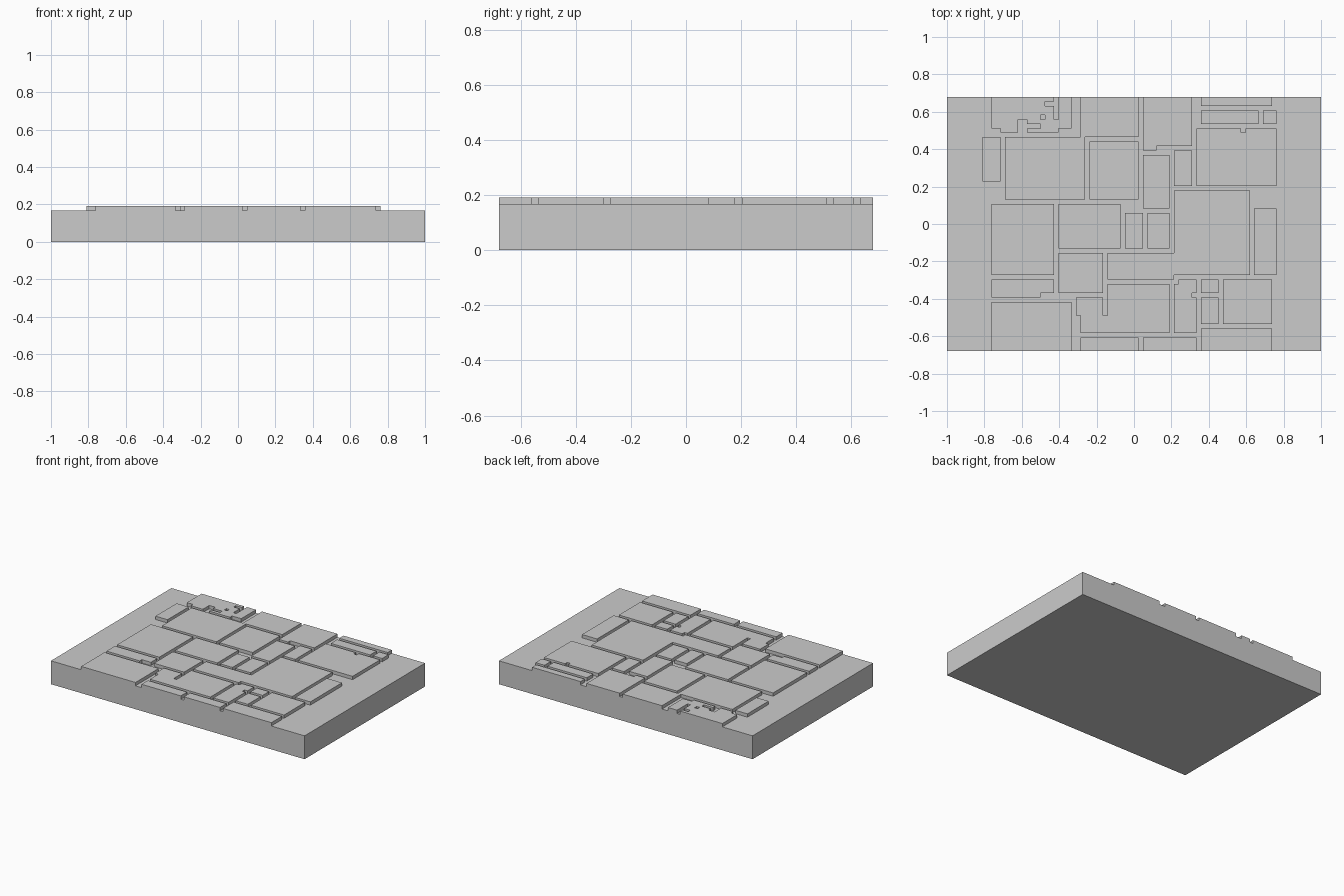
import bpy, bmesh

if "Cube" in bpy.data.objects:
    bpy.data.objects.remove(bpy.data.objects["Cube"])

U = 2 / 84            # grid module: plate is 84 x 57 x 7 modules, tiles 1 module high
ROWS = 57


def slab(name, path, z0, z1):
    """Extrude a right-angled outline. path = x0, y0, x1, y1, ... in modules:
    from (x0, y0) go across to x1, then along to y1, and so on, then close."""
    n = len(path)
    pts = []
    for i in range(0, n, 2):
        x, y, nx = path[i], path[i + 1], path[(i + 2) % n]
        pts += [(x, y), (nx, y)]
    bm = bmesh.new()
    verts = [bm.verts.new((x * U, (y - ROWS / 2) * U, z0 * U)) for x, y in pts]
    face = bm.faces.new(verts)
    ext = bmesh.ops.extrude_face_region(bm, geom=[face], use_keep_orig=True)
    top = [g for g in ext["geom"] if isinstance(g, bmesh.types.BMVert)]
    bmesh.ops.translate(bm, verts=top, vec=(0, 0, (z1 - z0) * U))
    bmesh.ops.recalc_face_normals(bm, faces=bm.faces)
    mesh = bpy.data.meshes.new(name)
    bm.to_mesh(mesh)
    bm.free()
    ob = bpy.data.objects.new(name, mesh)
    bpy.context.scene.collection.objects.link(ob)
    return ob


# Base plate
slab("base_plate", (-42, 0, 42, ROWS), 0, 7)

# Plain rectangular tiles: left, front, right, back
back_tiles = [
    (-34, 38, -30, 48), (-10, 34, 1, 47), (2, 32, 8, 44), (9, 37, 13, 45),
    (15, 55, 31, 57), (15, 51, 28, 54), (29, 51, 32, 54),
]
middle_tiles = [
    (-32, 17, -18, 33), (-17, 23, -3, 33), (-2, 23, 2, 31), (3, 23, 8, 31),
    (27, 17, 32, 32), (-17, 13, -7, 22),
]
front_tiles = [
    (-32, 0, -14, 11), (15, 13, 19, 16), (15, 6, 19, 12), (20, 6, 31, 16),
    (15, 0, 31, 5), (-12, 0, 1, 3), (2, 0, 14, 3),
]
for row, tiles in (("back", back_tiles), ("middle", middle_tiles), ("front", front_tiles)):
    for i, t in enumerate(tiles, 1):
        slab(f"{row}_tile_{i}", t, 7, 8)

# Stepped and notched tiles
slab("stepped_tile_back", (-12, 57, 1, 48, -11, 34, -29, 48), 7, 8)
slab("lipped_tile_back", (2, 57, 13, 46, 5, 45), 7, 8)
slab("notched_tile_right", (14, 37, 32, 50, 25, 49, 24, 50), 7, 8)
slab("large_tile_centre", (9, 36, 26, 17, 9, 16, -6, 22), 7, 8)
slab("stepped_tile_left", (-32, 16, -18, 13, -21, 12), 7, 8)
slab("slotted_tile_front", (-13, 12, -7, 8, -6, 15, 8, 4, -12, 8), 7, 8)
slab("notched_tile_front", (10, 16, 14, 13, 13, 12, 14, 4, 9, 15), 7, 8)

# Broken back-left tile with ragged edges and one square hole
ragged = slab("ragged_tile", (-32, 57, -18, 56, -20, 55, -18, 52, -17, 57, -14, 50,
                              -17, 49, -24, 50, -21, 51, -24, 52, -26, 49, -30, 50), 7, 8)
cutter = slab("hole_cutter", (-21, 52, -20, 53), 6, 9)
cutter.hide_render = True
cutter.hide_viewport = True
cutter.display_type = 'WIRE'
mod = ragged.modifiers.new("hole", 'BOOLEAN')
mod.operation = 'DIFFERENCE'
mod.solver = 'EXACT'
mod.object = cutter
